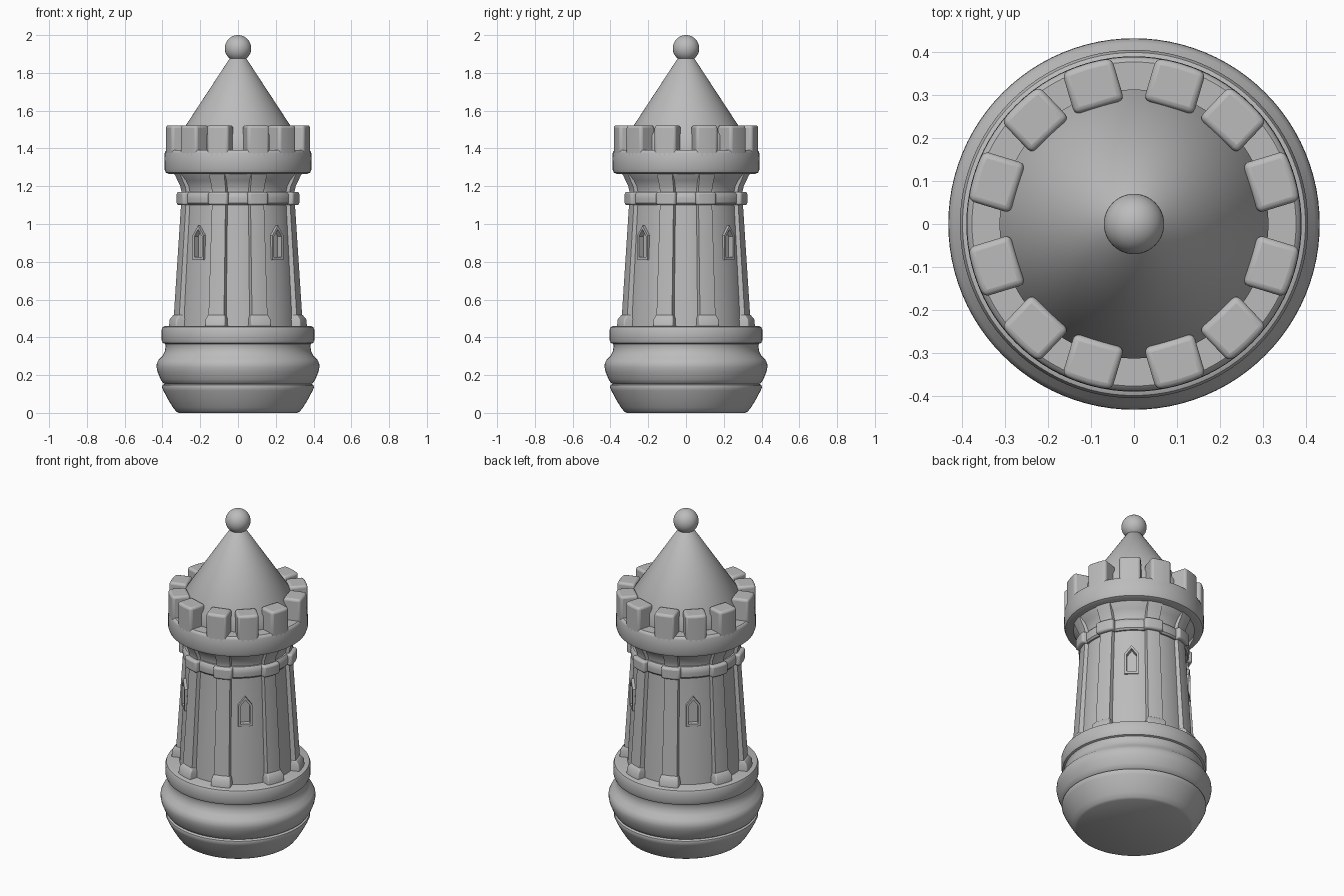
import bpy, bmesh, math
from mathutils import Matrix, Vector

cube = bpy.data.objects.get("Cube")
if cube:
    bpy.data.objects.remove(cube, do_unlink=True)

stone = bpy.data.materials.new("grey stone")
stone.use_nodes = True
stone.diffuse_color = (0.5, 0.5, 0.5, 1)
stone.node_tree.nodes["Principled BSDF"].inputs["Base Color"].default_value = (0.5, 0.5, 0.5, 1)


def finish(name, bm, bevel=0):
    """Turn a bmesh into a named, shaded object."""
    bmesh.ops.recalc_face_normals(bm, faces=bm.faces)
    mesh = bpy.data.meshes.new(name)
    bm.to_mesh(mesh)
    bm.free()
    obj = bpy.data.objects.new(name, mesh)
    bpy.context.collection.objects.link(obj)
    mesh.materials.append(stone)
    if bevel:
        mod = obj.modifiers.new("soft edges", "BEVEL")
        mod.width, mod.segments, mod.limit_method = bevel, 3, "ANGLE"
        mod.angle_limit = math.radians(40)
    return obj


def smooth(obj, angle=35):
    bpy.ops.object.select_all(action="DESELECT")
    obj.select_set(True)
    bpy.context.view_layer.objects.active = obj
    bpy.ops.object.shade_smooth_by_angle(angle=math.radians(angle))


def lathe(name, profile, steps=96):
    """Revolve (radius, height) points round the z axis."""
    bm = bmesh.new()
    verts = [bm.verts.new((r, 0, z)) for r, z in profile]
    edges = [bm.edges.new(pair) for pair in zip(verts, verts[1:])]
    bmesh.ops.spin(bm, geom=verts + edges, cent=(0, 0, 0), axis=(0, 0, 1),
                   angle=math.tau, steps=steps)
    bmesh.ops.remove_doubles(bm, verts=bm.verts, dist=0.0005)
    return finish(name, bm)


def turned(bm, verts, degrees):
    bmesh.ops.rotate(bm, verts=verts, matrix=Matrix.Rotation(math.radians(degrees), 3, "Z"))


def radial_blocks(name, angles, rows, flare=0, bevel=0):
    """Loft blocks with curved outer faces; rows are (z, inner r, outer r, half width)."""
    bm = bmesh.new()
    for a in angles:
        rings = []
        for z, inner, outer, w in rows:
            pts = [(inner, -w - flare), (inner, w + flare)]
            for t in (1, 0.5, 0, -0.5, -1):
                pts.append((math.sqrt(outer ** 2 - (t * w) ** 2), t * w))
            rings.append([bm.verts.new((x, y, z)) for x, y in pts])
        n = len(rings[0])
        for low, high in zip(rings, rings[1:]):
            for i in range(n):
                j = (i + 1) % n
                bm.faces.new((low[i], low[j], high[j], high[i]))
        bm.faces.new(rings[0])
        bm.faces.new(rings[-1])
        turned(bm, [v for ring in rings for v in ring], a)
    return finish(name, bm, bevel)


def arch(w, bottom, shoulder, tip):
    return [(-w, bottom), (w, bottom), (w, shoulder), (0, tip), (-w, shoulder)]


def arch_prisms(name, angles, outline, near, far):
    """Extrude a pointed outline radially at each angle."""
    bm = bmesh.new()
    for a in angles:
        verts = [bm.verts.new((near, y, z)) for y, z in outline]
        face = bm.faces.new(verts)
        new = bmesh.ops.extrude_face_region(bm, geom=[face])["geom"]
        moved = [v for v in new if isinstance(v, bmesh.types.BMVert)]
        bmesh.ops.translate(bm, verts=moved, vec=Vector((far - near, 0, 0)))
        turned(bm, verts + moved, a)
    return finish(name, bm)


def cut(obj, cutter):
    mod = obj.modifiers.new("openings", "BOOLEAN")
    mod.operation, mod.object, mod.solver = "DIFFERENCE", cutter, "EXACT"
    bpy.context.view_layer.objects.active = obj
    bpy.ops.object.modifier_apply(modifier=mod.name)


def mirrored(angles):
    """Mirror first-quadrant angles into all four quadrants."""
    return [s for a in angles for s in (a, 180 - a, 180 + a, -a)]


# Moulded foot
base = lathe("base", [
    (0, 0), (0.315, 0), (0.328, 0.008), (0.345, 0.03), (0.37, 0.07), (0.395, 0.118),
    (0.402, 0.135), (0.4, 0.147), (0.388, 0.153), (0.398, 0.16), (0.41, 0.178),
    (0.426, 0.218), (0.431, 0.242), (0.43, 0.262), (0.42, 0.282), (0.4, 0.302),
    (0.388, 0.325), (0.383, 0.355), (0.387, 0.366), (0.398, 0.37), (0.404, 0.385),
    (0.404, 0.44), (0.398, 0.455), (0.385, 0.46), (0, 0.46)])

# Tapering shaft with a flared neck
shaft = lathe("shaft", [
    (0, 0.44), (0.326, 0.44), (0.318, 0.6), (0.302, 0.88), (0.289, 1.1),
    (0.288, 1.17), (0.295, 1.2), (0.31, 1.23), (0.335, 1.26), (0.345, 1.29), (0, 1.29)])
band = lathe("collar_band", [
    (0.27, 1.1), (0.298, 1.1), (0.307, 1.11), (0.309, 1.135), (0.307, 1.158),
    (0.298, 1.17), (0.27, 1.17)])

# Pointed windows with slim raised frames
window_angles = mirrored([47.5])
frame = arch_prisms("window_frames", window_angles, arch(0.039, 0.81, 0.94, 0.992), 0.27, 0.313)
cutter = arch_prisms("window_cutter", window_angles, arch(0.027, 0.825, 0.935, 0.972), 0.282, 0.4)
cutter.hide_render = True
cut(shaft, cutter)
cut(frame, cutter)
bpy.data.objects.remove(cutter, do_unlink=True)

# Pilasters with feet and capitals
pillar_angles = mirrored([19.5, 70.5])
pilasters = radial_blocks("pilasters", pillar_angles, [
    (0.45, 0.28, 0.352, 0.044), (1.1, 0.25, 0.309, 0.038), (1.17, 0.25, 0.306, 0.038),
    (1.2, 0.25, 0.313, 0.039), (1.235, 0.26, 0.33, 0.041), (1.28, 0.28, 0.35, 0.045)], flare=0.012)
feet = radial_blocks("pilaster_feet", pillar_angles, [
    (0.45, 0.29, 0.374, 0.056), (0.495, 0.29, 0.37, 0.055), (0.52, 0.29, 0.35, 0.046)],
    bevel=0.006)
capitals = radial_blocks("pilaster_capitals", pillar_angles, [
    (1.1, 0.25, 0.332, 0.055), (1.17, 0.25, 0.332, 0.055)], bevel=0.012)

# Crown ring and battlements
crown = lathe("crown", [
    (0, 1.265), (0.365, 1.265), (0.382, 1.272), (0.389, 1.29), (0.388, 1.375),
    (0.384, 1.386), (0.376, 1.392), (0, 1.392)])
merlons = radial_blocks("merlons", mirrored([17, 46.5, 73.5]), [
    (1.35, 0.275, 0.388, 0.06), (1.522, 0.283, 0.388, 0.06)], bevel=0.014)

# Conical roof and ball finial
roof = lathe("roof", [(0, 1.37), (0.312, 1.37), (0.312, 1.468), (0.045, 1.875), (0, 1.9)])
bpy.ops.mesh.primitive_uv_sphere_add(segments=48, ring_count=24, radius=0.07, location=(0, 0, 1.93))
ball = bpy.context.object
ball.name = "finial_ball"
ball.data.materials.append(stone)

for part in (base, shaft, band, frame, pilasters, feet, capitals, crown, merlons, roof, ball):
    smooth(part)
